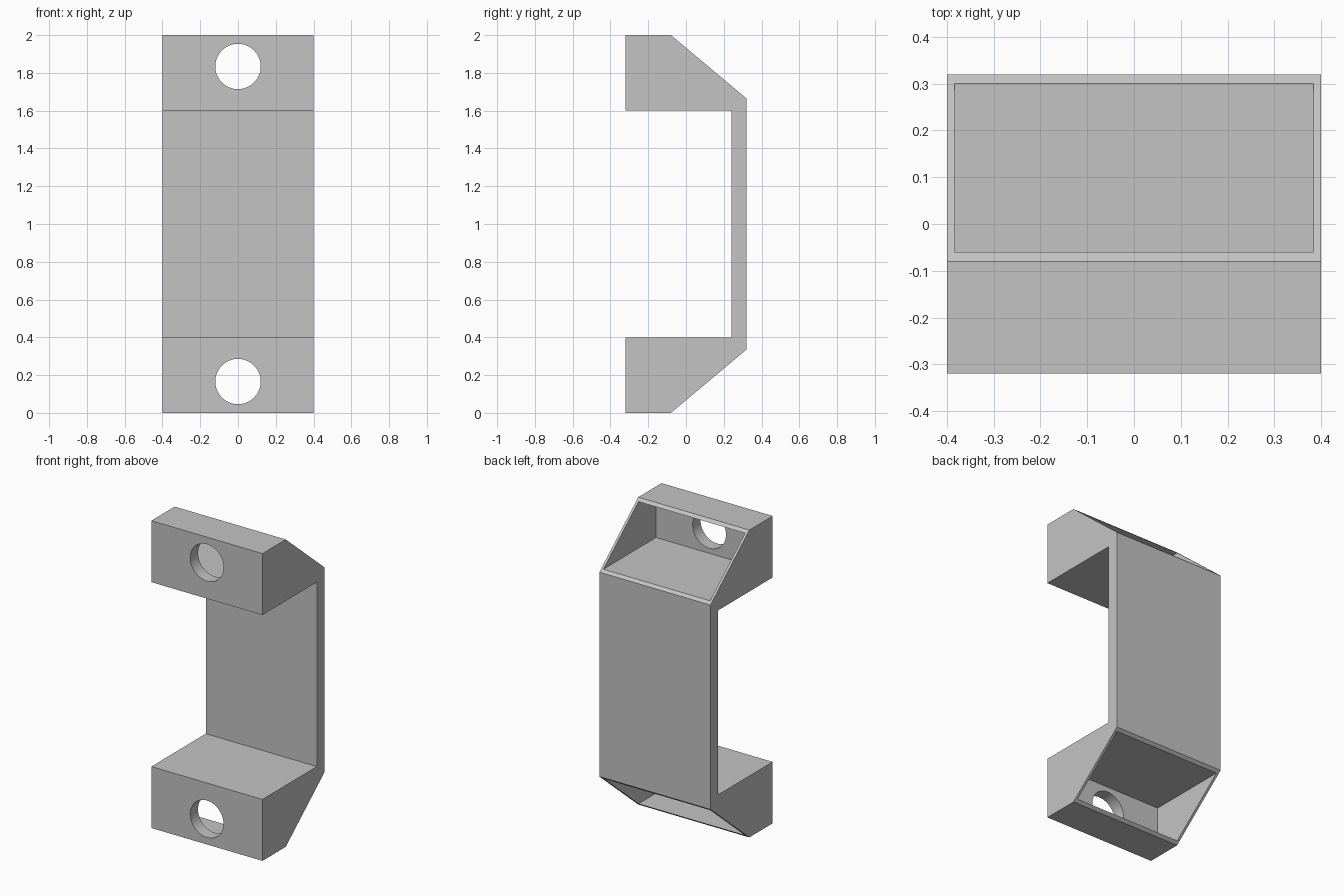
import bpy, bmesh, math
from mathutils import Matrix, Vector

cube = bpy.data.objects.get("Cube")
if cube:
    bpy.data.objects.remove(cube, do_unlink=True)

GREY = (0.55, 0.55, 0.55, 1)
mat = bpy.data.materials.new("plain grey")
mat.use_nodes = True
mat.diffuse_color = GREY
mat.node_tree.nodes["Principled BSDF"].inputs["Base Color"].default_value = GREY

HALF_WIDTH = 0.4
MID = 1.0        # height of the mirror plane
SIDE_WALL = 0.016


def add_object(name, bm):
    bmesh.ops.recalc_face_normals(bm, faces=bm.faces)
    mesh = bpy.data.meshes.new(name)
    bm.to_mesh(mesh)
    bm.free()
    mesh.materials.append(mat)
    obj = bpy.data.objects.new(name, mesh)
    bpy.context.collection.objects.link(obj)
    return obj


def cut(target, cutter):
    cutter.hide_render = True
    mod = target.modifiers.new("cut", 'BOOLEAN')
    mod.operation = 'DIFFERENCE'
    mod.solver = 'EXACT'
    mod.object = cutter
    bpy.context.view_layer.objects.active = target
    bpy.ops.object.modifier_apply(modifier=mod.name)
    bpy.data.objects.remove(cutter, do_unlink=True)


# Bracket body: upper half of the side profile, mirrored, then extruded in x
upper = [(0.24, 1.6), (-0.32, 1.6), (-0.32, 2.0), (-0.08, 2.0), (0.32, 1.665)]
profile = upper + [(y, 2 * MID - z) for y, z in reversed(upper)]
bm = bmesh.new()
face = bm.faces.new([bm.verts.new((-HALF_WIDTH, y, z)) for y, z in profile])
side = bmesh.ops.extrude_face_region(bm, geom=[face])
verts = [v for v in side["geom"] if isinstance(v, bmesh.types.BMVert)]
bmesh.ops.translate(bm, verts=verts, vec=(2 * HALF_WIDTH, 0, 0))
body = add_object("bracket_body", bm)

for sign in (1, -1):
    # Hollow pocket behind the front wall, open through the slope
    low = Vector((-HALF_WIDTH + SIDE_WALL, -0.24, 0.681))
    high = Vector((HALF_WIDTH - SIDE_WALL, 0.45, 0.983))
    centre, size = (low + high) / 2, high - low
    bm = bmesh.new()
    bmesh.ops.create_cube(bm, size=1, matrix=Matrix.Translation(
        (0, centre.y, MID + sign * centre.z)) @ Matrix.Diagonal((*size, 1)))
    cut(body, add_object("pocket_cutter", bm))

    # Round screw hole through the front wall
    bm = bmesh.new()
    bmesh.ops.create_cone(
        bm, cap_ends=True, segments=64, radius1=0.12, radius2=0.12, depth=0.3,
        matrix=Matrix.Translation((0, -0.28, MID + sign * 0.834))
        @ Matrix.Rotation(math.pi / 2, 4, 'X'))
    cut(body, add_object("hole_cutter", bm))

# Smooth hole walls, crisp edges elsewhere
bpy.ops.object.select_all(action='DESELECT')
body.select_set(True)
bpy.context.view_layer.objects.active = body
bpy.ops.object.shade_smooth_by_angle(angle=math.radians(30))
